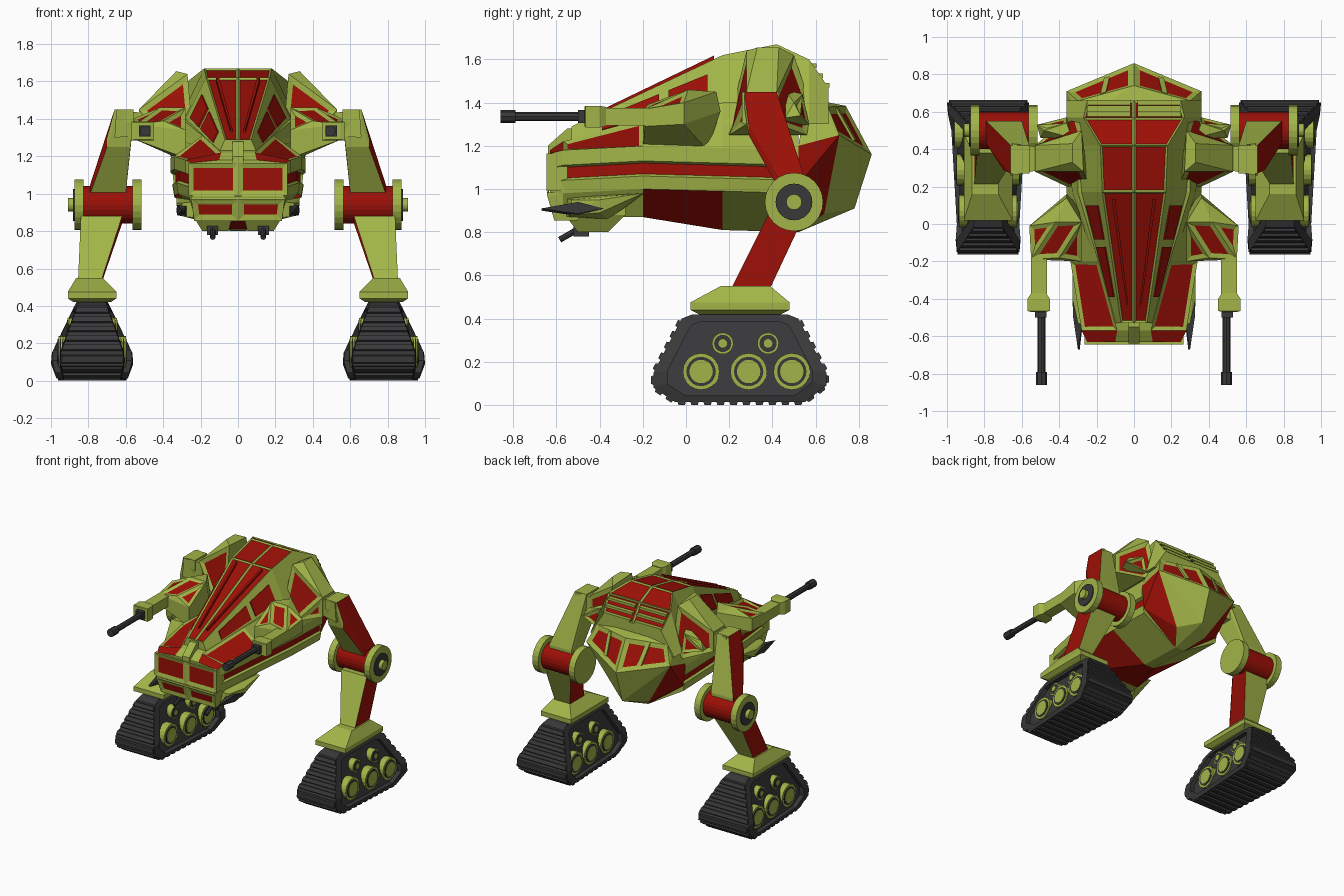
import bpy, bmesh, math
from mathutils import Vector

if "Cube" in bpy.data.objects:
    bpy.data.objects.remove(bpy.data.objects["Cube"])


def material(name, rgb):
    m = bpy.data.materials.new(name)
    m.diffuse_color = (*rgb, 1)
    m.use_nodes = True
    m.node_tree.nodes["Principled BSDF"].inputs["Base Color"].default_value = m.diffuse_color
    return m


GREEN = material("green_paint", (0.36, 0.46, 0.065))
RED = material("red_paint", (0.33, 0.005, 0.002))
DARK = material("dark_metal", (0.04, 0.04, 0.042))


def finish(name, bm, mat, red=None, inset=0.02, depth=-0.008, flat_red=None):
    """Colour or inset chosen faces, then mirror the right half to the left."""
    bm.faces.ensure_lookup_table()
    bmesh.ops.delete(bm, geom=[f for f in bm.faces if all(abs(v.co.x) < 1e-5 for v in f.verts)],
                     context='FACES_ONLY')
    bmesh.ops.recalc_face_normals(bm, faces=bm.faces)
    bm.normal_update()
    for f in bm.faces:
        if flat_red and flat_red(f):
            f.material_index = 1
    chosen = [f for f in bm.faces if red and red(f)]
    if chosen:
        bmesh.ops.inset_individual(bm, faces=chosen, thickness=inset, depth=depth, use_even_offset=True)
    for f in chosen:
        f.material_index = 1
    me = bpy.data.meshes.new(name)
    bm.to_mesh(me)
    bm.free()
    me.materials.append(mat)
    me.materials.append(RED)
    ob = bpy.data.objects.new(name, me)
    bpy.context.collection.objects.link(ob)
    ob.modifiers.new("mirror", 'MIRROR')
    return ob


def convex(name, pts, mat=GREEN, merge=4, **kw):
    bm = bmesh.new()
    for p in pts:
        bm.verts.new(p)
    out = bmesh.ops.convex_hull(bm, input=bm.verts)
    inner = [g for g in out['geom_interior'] if isinstance(g, bmesh.types.BMVert)]
    if inner:
        bmesh.ops.delete(bm, geom=inner, context='VERTS')
    bmesh.ops.dissolve_limit(bm, angle_limit=math.radians(merge), verts=bm.verts, edges=bm.edges)
    return finish(name, bm, mat, **kw)


def box(x0, x1, y0, y1, z0, z1):
    return [(x, y, z) for x in (x0, x1) for y in (y0, y1) for z in (z0, z1)]


def cyl(name, p0, p1, r, mat, sides=20):
    p0, p1 = Vector(p0), Vector(p1)
    bm = bmesh.new()
    bmesh.ops.create_cone(bm, cap_ends=True, segments=sides, radius1=r, radius2=r, depth=(p1 - p0).length)
    m = (p1 - p0).to_track_quat('Z', 'Y').to_matrix().to_4x4()
    m.translation = (p0 + p1) / 2
    bm.transform(m)
    return finish(name, bm, mat)


def loft(name, sections, inset_cells, flat_cells=(), inset=0.02):
    bm = bmesh.new()
    rows = [[bm.verts.new((x, y, z)) for x, z in pts] for y, pts in sections]
    cells = {}
    for i in range(len(rows) - 1):
        for j in range(len(rows[0]) - 1):
            cells[bm.faces.new((rows[i][j], rows[i][j + 1], rows[i + 1][j + 1], rows[i + 1][j]))] = (i, j)
    bm.faces.new(rows[0])
    bm.faces.new(rows[-1])
    return finish(name, bm, GREEN, red=lambda f: cells.get(f) in inset_cells, inset=inset,
                  flat_red=lambda f: cells.get(f) in flat_cells)


# Main hull, with a recessed red side stripe
def hull_section(y, zt, wt, ws, zs, kw, kz):
    return y, [(0, zt), (wt, zt), (ws, zs), (ws, zs - .07), (ws - .025, zs - .08), (ws - .025, zs - .13),
               (ws - .01, zs - .14), (ws - .02, zs - .2), (kw, kz), (0, kz)]


loft("hull", [hull_section(-.63, 1.18, .10, .25, 1.165, .24, .95),
              hull_section(-.57, 1.22, .09, .28, 1.18, .23, .87),
              hull_section(-.2, 1.31, .19, .34, 1.2, .2, .87),
              hull_section(.17, 1.4, .3, .36, 1.19, .04, .81),
              hull_section(.52, 1.42, .3, .36, 1.18, .04, .80)],
     {(1, 1)}, {(0, 1), (0, 4), (1, 4), (2, 4), (3, 4), (2, 7), (2, 8)})

# Upper cabin with split roof panels
cabin = [(-.53, 1.29, .07, .11, 1.2), (.17, 1.62, .17, .33, 1.3), (.42, 1.67, .18, .36, 1.3),
         (.57, 1.6, .27, .36, 1.3), (.66, 1.47, .25, .36, 1.3)]
loft("cabin", [(y, [(0, zt), (wt, zt), (wb, zb), (0, zb)]) for y, zt, wt, wb, zb in cabin],
     {(0, 0), (1, 0), (2, 0), (3, 0)}, inset=.011)
convex("roof_rib", [(x, y, z + h) for h in (0, .018) for x, y, z in
                    [(.03, -.43, 1.33), (.04, -.43, 1.33), (.1, .13, 1.6), (.118, .13, 1.6)]], RED)
convex("nose_ridge", box(0, .03, -.64, -.5, 1.16, 1.2) + box(0, .03, -.55, -.5, 1.2, 1.28))

# Red window plates on the cabin flanks
TOP0, TOP1 = Vector((.07, -.53, 1.29)), Vector((.17, .17, 1.62))
LOW0, LOW1 = Vector((.11, -.53, 1.2)), Vector((.33, .17, 1.3))
for k, (t0, t1) in enumerate([(.2, .58), (.64, .9)]):
    pts = [TOP0.lerp(TOP1, t).lerp(LOW0.lerp(LOW1, t), u) + Vector((o, 0, o * .5))
           for t in (t0, t1) for u in (.2, .62) for o in (-.01, .007)]
    convex(f"flank_window_{k}", pts, RED)

# Rear roof louvres
for k, (y, z) in enumerate([(.60, 1.57), (.63, 1.525), (.66, 1.48)]):
    convex(f"rear_louvre_{k}", box(.02, .25, y - .05, y + .004, z - .01, z + .01))

# Wedge-shaped tail with framed panels
convex("tail", [(0, .74, 1.385), (.3, .658, 1.38), (.3, .56, 1.42), (0, .56, 1.42), (.36, .71, 1.25), (.36, .52, 1.2),
                (0, .86, 1.16), (0, .78, .91), (.13, .64, .885), (.34, .52, 1.02), (.04, .52, .80), (0, .52, .8)],
       red=lambda f: f.normal.y > .45 and f.normal.z > .12, inset=.034,
       flat_red=lambda f: f.normal.x > .5 and f.calc_center_median().y < .66 and f.calc_center_median().z < 1.2)
convex("tail_rib", [(x, y + h, z + h * .5) for h in (-.015, .003) for x, y, z in
                    [(.15, .703, 1.375), (.18, .695, 1.375), (.13, .787, 1.225), (.16, .779, 1.225)]])

# Nose face panels
convex("nose_upper", box(0, .265, -.645, -.55, .99, 1.165), red=lambda f: f.normal.y < -.9, inset=.028)
convex("nose_lower", box(0, .25, -.643, -.5, .97, .985) + box(0, .235, -.61, -.5, .855, .86),
       red=lambda f: f.normal.y < -.8, inset=.032)

# Chin block, chin guns and side blades
convex("chin_block", box(.05, .19, -.5, -.36, .8, .9) + box(.03, .24, -.56, -.28, .88, .92))
cyl("chin_gun", (.135, -.585, .765), (.135, -.42, .86), .014, DARK, 8)
convex("chin_gun_shroud", box(.108, .165, -.52, -.45, .78, .84), DARK)
convex("cheek_pod", [(.22, -.56, .87), (.3, -.53, .88), (.32, -.4, .89), (.22, -.36, .86), (.23, -.2, .97),
                     (.33, -.4, .95), (.3, -.53, .95), (.22, -.56, .96), (.33, -.2, .98)])
convex("cheek_blade", [(.29, -.67, .9), (.3, -.67, .91), (.27, -.5, .875), (.325, -.5, .885),
                       (.33, -.38, .91), (.29, -.38, .91), (.325, -.5, .94), (.27, -.5, .94)], DARK)

# Gun sponsons and guns
convex("sponson", [(.28, -.2, 1.19), (.28, -.2, 1.34), (.55, -.19, 1.29), (.55, -.19, 1.37), (.56, -.01, 1.3),
                   (.56, -.01, 1.4), (.42, .01, 1.46), (.36, .14, 1.45), (.36, .16, 1.36), (.3, .1, 1.18),
                   (.28, .01, 1.46), (.4, -.18, 1.39)], merge=20,
       red=lambda f: f.normal.z > .5 and f.calc_center_median().y < 0, inset=.024)
convex("gun_arm", box(.465, .55, -.4, -.1, 1.295, 1.375))
convex("gun_socket", box(.45, .57, -.465, -.4, 1.285, 1.385) + box(.47, .55, -.47, -.37, 1.29, 1.38))
cyl("gun_barrel", (.495, -.8, 1.335), (.495, -.44, 1.335), .021, DARK, 8)
cyl("gun_muzzle", (.495, -.86, 1.335), (.495, -.79, 1.335), .03, DARK, 8)
convex("gun_mount", box(.468, .53, -.5, -.45, 1.305, 1.365), DARK)

# Hip fairing and arm
convex("hip_fairing", [(.24, .2, 1.3), (.27, .28, 1.64), (.33, .33, 1.655), (.33, .43, 1.655), (.28, .5, 1.62),
                       (.3, .58, 1.38), (.36, .2, 1.25), (.36, .56, 1.25), (.53, .28, 1.3), (.53, .28, 1.45),
                       (.53, .42, 1.45), (.53, .42, 1.3)], merge=20,
       red=lambda f: abs(f.normal.y) > .35 and f.normal.z > -.2 and f.calc_area() > .014, inset=.03)
convex("hip_pod", [(.33, .46, 1.28), (.5, .46, 1.33), (.52, .53, 1.34), (.36, .57, 1.3), (.36, .54, 1.44),
                   (.48, .5, 1.4), (.33, .46, 1.46)], merge=20, red=lambda f: f.normal.y > .6)
convex("hip_arm", [(.5, .29, 1.31), (.5, .29, 1.43), (.5, .41, 1.43), (.5, .41, 1.31), (.66, .26, 1.3), (.65, .26, 1.45),
                   (.65, .43, 1.45), (.66, .43, 1.3)])

# Legs and knee drum
convex("upper_leg", box(.56, .66, .27, .42, 1.38, 1.45) + box(.575, .7, .29, .43, 1.25, 1.3)
       + box(.6, .79, .43, .55, 1.0, 1.05), flat_red=lambda f: f.normal.x > .6)
convex("lower_leg", box(.62, .84, .38, .53, .84, .88) + box(.73, .855, .21, .38, .52, .54),
       flat_red=lambda f: abs(f.normal.x) > .6)
KY, KZ = .5, .94
for name, x0, x1, r, mat in [("knee_drum", .55, .84, .1, RED), ("knee_flange_inner", .515, .565, .135, GREEN),
                             ("knee_flange_outer", .825, .875, .135, GREEN), ("knee_ring", .87, .882, .085, DARK),
                             ("knee_hub", .87, .91, .036, GREEN)]:
    cyl(name, (x0, KY, KZ), (x1, KY, KZ), r, mat, 24)

# Ankle
convex("ankle", box(.65, .91, .02, .48, .44, .475) + box(.725, .865, .16, .39, .54, .55)
       + box(.68, .88, .06, .44, .42, .43))

# Tapered track units
CX = .78
PROFILE = [(.03, .42), (-.02, .4), (-.15, .15), (-.15, .08), (-.05, .013), (.55, .013), (.65, .09), (.65, .15),
           (.52, .4), (.47, .42)]


def half_width(y, z):
    knots = [(-.1, .8), (.02, .9), (.09, 1), (.17, .97), (.5, .22)]
    for (z0, f0), (z1, f1) in zip(knots, knots[1:]):
        if z <= z1:
            return (.195 + .025 * (y - .25) / .4) * (f0 + (f1 - f0) * (z - z0) / (z1 - z0))


bm = bmesh.new()
rings = []
for s, scale, sink in [(-1, .84, .035), (-1, .84, 0), (-1, 1, 0), (1, 1, 0), (1, .84, 0), (1, .84, .035)]:
    ring = []
    for y, z in PROFILE:
        y, z = .25 + (y - .25) * scale, .2 + (z - .2) * scale
        ring.append(bm.verts.new((CX + s * (half_width(y, z) - sink), y, z)))
    rings.append(ring)
for a, b in zip(rings, rings[1:]):
    for i in range(len(a)):
        j = (i + 1) % len(a)
        bm.faces.new((a[i], a[j], b[j], b[i]))
bm.faces.new(rings[0])
bm.faces.new(rings[-1])
finish("track_body", bm, DARK)

# Track cleats, spaced along every edge below the top
count = 0
for a, b in zip(PROFILE[1:-1], PROFILE[2:-1]):
    a, b = Vector(a), Vector(b)
    d = b - a
    n = Vector((d.y, -d.x)).normalized() * .012
    steps = max(1, round(d.length / .06))
    for k in range(steps):
        pts = []
        for t, off in [(.12, -1), (.88, -1), (.25, 1), (.75, 1)]:
            p = a + d * (k + t) / steps
            q = p + n * off
            pts += [(CX + s * half_width(*p) * .96, q.x, q.y) for s in (-1, 1)]
        convex(f"track_cleat_{count}", pts, DARK)
        count += 1

# Road wheels and return rollers, visible on both faces of each track
wheels = [(.07, .155, .085), (.29, .155, .085), (.49, .155, .085), (.17, .285, .05), (.38, .285, .05)]
for k, (y, z, r) in enumerate(wheels):
    w = half_width(y, z) - (.024 if r > .06 else .012)
    for part, f, grow, mat in [("rim", 1, 0, GREEN), ("groove", .8, .003, DARK),
                               ("hub", .64 if r > .06 else .4, .006, GREEN)]:
        cyl(f"wheel_{part}_{k}", (CX - w - grow, y, z), (CX + w + grow, y, z), r * f, mat, 20)
